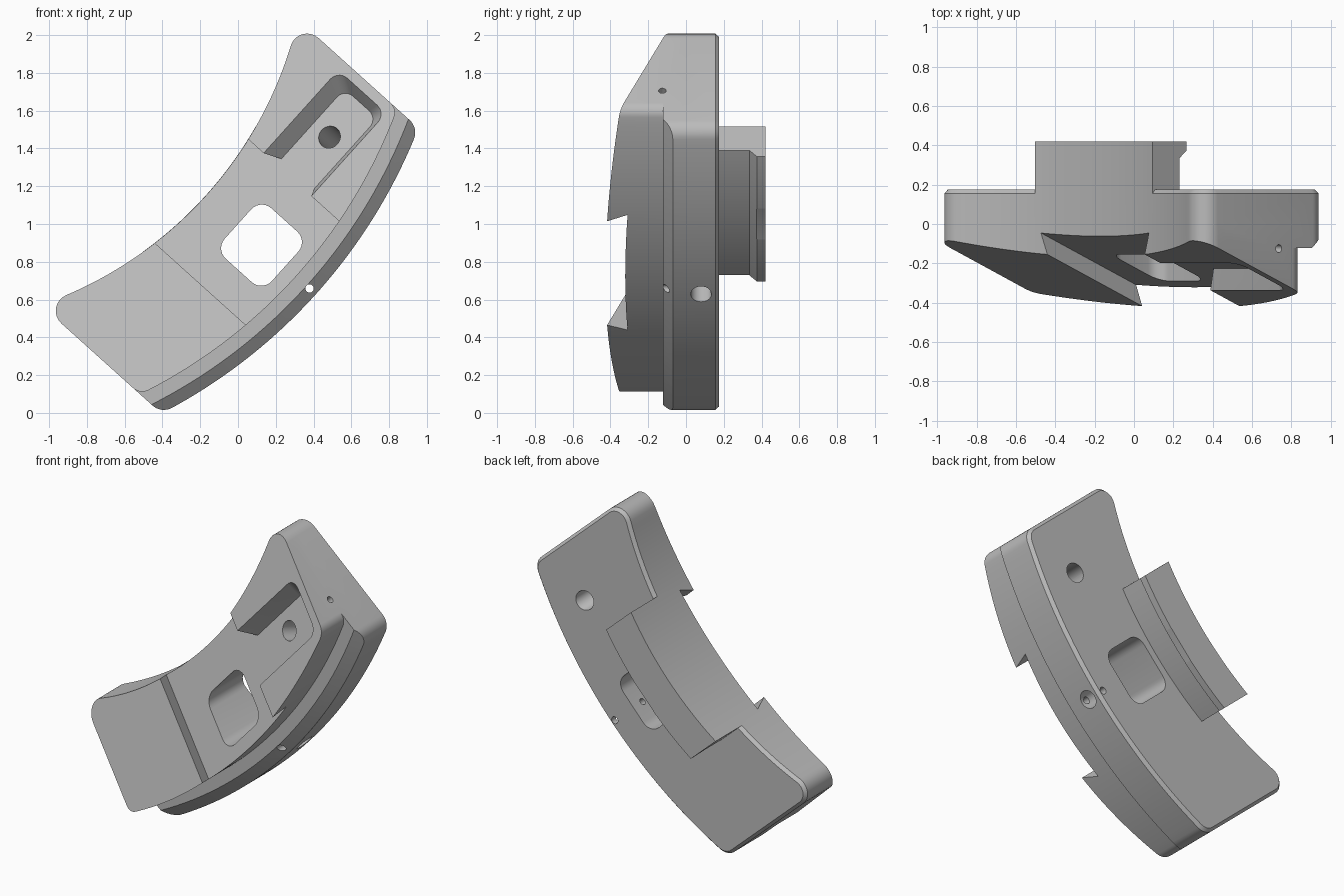
import bpy, bmesh, math
from mathutils import Matrix, Vector

if "Cube" in bpy.data.objects:
    bpy.data.objects.remove(bpy.data.objects["Cube"])

# Local axes: x = along the segment, y = radially outward, z = depth (world y)
C = -2.33            # arc centre on the radial axis
R_IN, R_FRONT, R_OUT = 2.103, 2.744, 2.885
HALF = 1.017         # half length
ANG = math.radians(42)

grey = bpy.data.materials.new("machined grey")
grey.diffuse_color = (0.5, 0.5, 0.5, 1)
grey.use_nodes = True
grey.node_tree.nodes["Principled BSDF"].inputs["Base Color"].default_value = grey.diffuse_color


def arc(cx, cy, r, a0, a1, n):
    """Points on a circle, angle measured from +y towards +x."""
    return [(cx + r * math.sin(a0 + (a1 - a0) * i / n),
             cy + r * math.cos(a0 + (a1 - a0) * i / n)) for i in range(n + 1)]


def segment_outline(r_out, f_out, inset=0.0):
    """Curved segment with parallel ends and rounded corners."""
    u, ro, ri = HALF - inset, r_out - inset, R_IN + inset
    fo, fi = f_out - inset, 0.09 - inset
    to = math.asin((u - fo) / (ro - fo))
    ti = math.asin((u - fi) / (ri + fi))
    half = arc(0, C, ro, 0, to, 24)
    half += arc(u - fo, C + (ro - fo) * math.cos(to), fo, to, math.pi / 2, 8)[1:]
    half += arc(u - fi, C + (ri + fi) * math.cos(ti), fi, math.pi / 2, math.pi + ti, 8)
    half += arc(0, C, ri, ti, 0, 24)[1:]
    return half + [(-x, y) for x, y in half[-2:0:-1]]


def sector(r0, r1, u):
    """Ring sector cut off by parallel ends."""
    us = [-u + 2 * u * i / 32 for i in range(33)]
    return ([(x, C + math.sqrt(r1 * r1 - x * x)) for x in us] +
            [(x, C + math.sqrt(r0 * r0 - x * x)) for x in reversed(us)])


def rounded_rect(x0, x1, y0, y1, r):
    pts = []
    for k, (cx, cy) in enumerate(((x1 - r, y1 - r), (x1 - r, y0 + r),
                                  (x0 + r, y0 + r), (x0 + r, y1 - r))):
        pts += arc(cx, cy, r, k * math.pi / 2, (k + 1) * math.pi / 2, 7)
    return pts


def rect(x, y):
    return [(-x, -y), (x, -y), (x, y), (-x, y)]


def plane(offset):
    """Depth of the slanted front plane, shifted by offset."""
    return lambda y: offset - 0.405 * y


def finish(name, bm):
    bmesh.ops.recalc_face_normals(bm, faces=bm.faces)
    me = bpy.data.meshes.new(name)
    bm.to_mesh(me)
    bm.free()
    me.materials.append(grey)
    ob = bpy.data.objects.new(name, me)
    bpy.context.collection.objects.link(ob)
    return ob


def loft(name, *layers):
    """Solid through outlines; each layer is (points, depth or depth function)."""
    bm = bmesh.new()
    rings = [[bm.verts.new((x, y, d(y) if callable(d) else d)) for x, y in pts]
             for pts, d in layers]
    n = len(rings[0])
    for a, b in zip(rings, rings[1:]):
        for i in range(n):
            bm.faces.new((a[i], a[(i + 1) % n], b[(i + 1) % n], b[i]))
    bm.faces.new(rings[0])
    bm.faces.new(rings[-1])
    return finish(name, bm)


def rod(name, p, q, r):
    p, q = Vector(p), Vector(q)
    bm = bmesh.new()
    m = Matrix.Translation((p + q) / 2) @ (q - p).to_track_quat('Z', 'Y').to_matrix().to_4x4()
    bmesh.ops.create_cone(bm, cap_ends=True, segments=32, radius1=r, radius2=r,
                          depth=(q - p).length, matrix=m)
    return finish(name, bm)


def combine(body, tool, op='DIFFERENCE'):
    mod = body.modifiers.new(tool.name, 'BOOLEAN')
    mod.operation, mod.solver, mod.object = op, 'EXACT', tool
    bpy.context.view_layer.objects.active = body
    bpy.ops.object.modifier_apply(modifier=mod.name)
    bpy.data.objects.remove(tool, do_unlink=True)


# Base plate with chamfered back edge
body = loft("curved_jaw", (segment_outline(R_OUT, 0.09), -0.123),
            (segment_outline(R_OUT, 0.09), 0.155),
            (segment_outline(R_OUT, 0.09, 0.018), 0.175))

# Bevel along the outer front edge of the base plate
combine(body, loft("edge_bevel", (sector(2.794, 3.2, 1.2), -0.143),
                   (sector(2.885, 3.2, 1.2), -0.07)))

# Narrower front block, then the slanted front face
front = segment_outline(R_FRONT, 0.07)
combine(body, loft("front_block", (front, -0.6), (front, 0.0)), 'UNION')
combine(body, loft("slant_cut", (rect(2, 1), -2), (rect(2, 1), plane(-0.26))))

# Hooked rail on the back, flush with the inner arc
r0 = R_IN - 0.001
combine(body, loft("hook_rail", (sector(r0, 2.285, 0.445), 0.1),
                   (sector(r0, 2.285, 0.445), 0.335),
                   (sector(r0, 2.333, 0.445), 0.375),
                   (sector(r0, 2.333, 0.445), 0.42)), 'UNION')

# Undercut recess across the middle of the front
combine(body, loft("dovetail_recess", (rect(0.362, 1), plane(-0.28)),
                   (rect(0.41, 1), plane(-0.154))))

# Tapered pocket running from the recess into the upper end
combine(body, loft("pocket", (rounded_rect(0.2, 0.968, -0.163, 0.192, 0.065), plane(-0.275)),
                   (rounded_rect(0.2, 0.91, -0.06, 0.175, 0.06), plane(-0.155))))

# Window through the middle
window = rounded_rect(-0.18, 0.18, 0.0, 0.335, 0.075)
combine(body, loft("window", (window, -1), (window, 1)))

# Drilled holes
for name, p, q, r in (
        ("pocket_hole", (0.666, -0.01, -0.33), (0.666, 0.235, 0.275), 0.06),
        ("end_hole", (1.1, 0.075, -0.125), (0.68, 0.075, -0.125), 0.02),
        ("pin_hole", (0, 0.51, -0.5), (0, 0.51, 0.5), 0.022),
        ("side_hole", (0, 0.65, 0.08), (0, 0.43, 0.08), 0.055),
        ("side_pilot", (0, 0.5, 0.08), (0, 0.3, 0.08), 0.02)):
    combine(body, rod(name, p, q, r))

# Stand the segment up at its angle
s, c = math.sin(ANG), math.cos(ANG)
body.data.transform(Matrix(((s, c, 0, 0), (0, 0, 1, 0), (c, -s, 0, 1), (0, 0, 0, 1))))
body.select_set(True)
bpy.context.view_layer.objects.active = body
bpy.ops.object.shade_smooth_by_angle(angle=math.radians(25))
